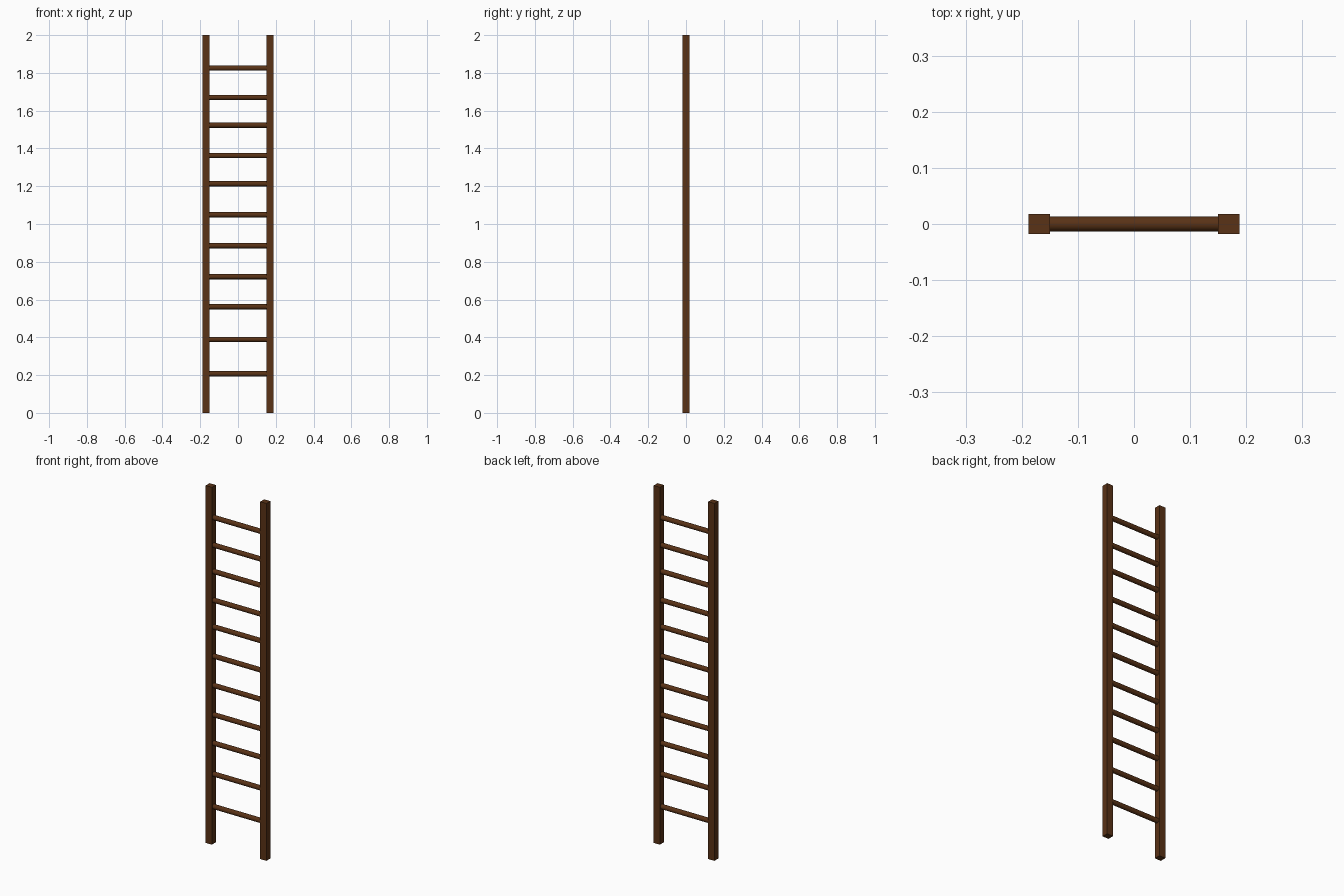
import bpy
import math

if "Cube" in bpy.data.objects:
    bpy.data.objects.remove(bpy.data.objects["Cube"])

wood = bpy.data.materials.new("dark_wood")
wood.diffuse_color = (0.1, 0.032, 0.008, 1)
wood.use_nodes = True
wood.node_tree.nodes["Principled BSDF"].inputs["Base Color"].default_value = wood.diffuse_color

RAIL_X, RAIL_W, RAIL_D, HEIGHT = 0.169, 0.038, 0.035, 2.0
RUNG_R = 0.0135
RUNG_HEIGHTS = [0.207, 0.389, 0.562, 0.721, 0.885, 1.049,
                1.213, 1.362, 1.523, 1.67, 1.825]


def finish(name):
    ob = bpy.context.object
    ob.name = name
    ob.data.materials.append(wood)
    return ob


# Square side rails
for side, name in ((-1, "left_rail"), (1, "right_rail")):
    bpy.ops.mesh.primitive_cube_add(size=1, location=(side * RAIL_X, 0, HEIGHT / 2))
    rail = finish(name)
    rail.scale = (RAIL_W, RAIL_D, HEIGHT)
    bpy.ops.object.transform_apply(location=False, rotation=False, scale=True)

# Round rungs, set slightly into the rails at hand-spaced heights
for i, z in enumerate(RUNG_HEIGHTS, 1):
    bpy.ops.mesh.primitive_cylinder_add(vertices=16, radius=RUNG_R, depth=2 * RAIL_X - 0.02,
                                        location=(0, 0, z), rotation=(0, math.pi / 2, 0))
    finish(f"rung_{i:02d}")
    bpy.ops.object.shade_smooth_by_angle(angle=math.radians(40))
